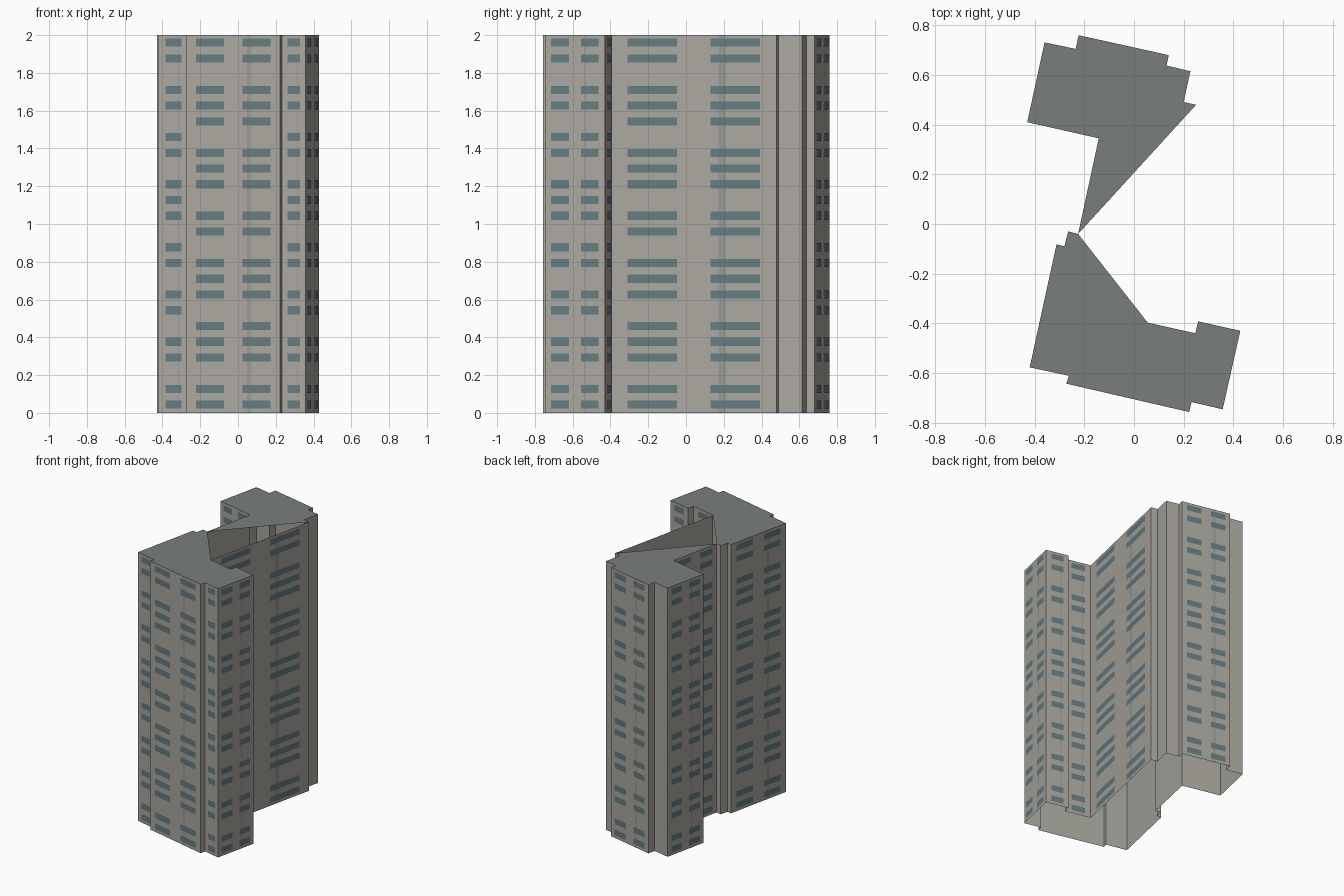
import bpy, math
from mathutils import Vector

if "Cube" in bpy.data.objects:
    bpy.data.objects.remove(bpy.data.objects["Cube"])

H = 2.0
FLOOR = H / 24

# Footprint, counter-clockwise: x, y, window columns on the wall starting here
PLAN = [
    (-.42, -.577, 1), (-.263, -.611, 0), (-.272, -.643, 2), (.222, -.757, 0),
    (.232, -.717, 1), (.357, -.746, 2), (.428, -.43, 1), (.258, -.392, 0),
    (.247, -.44, 1), (.055, -.397, 2), (.25, .48, 0), (.2, .491, 0),
    (.227, .615, 0), (.131, .638, 0), (.14, .68, 2), (-.223, .76, 0),
    (-.235, .705, 0), (-.36, .731, 2), (-.43, .41, 2), (-.142, .345, 2),
    (-.225, -.04, 0), (-.265, -.03, 0), (-.28, -.09, 0), (-.312, -.082, 2),
]
N = len(PLAN)
COLUMNS = {0: [], 1: [(.24, .77)], 2: [(.1, .4), (.6, .9)]}
SKIP_LONG = {2, 6, 10, 13, 17, 21}        # floors without windows, long walls
SKIP_SHORT = {2, 5, 8, 11, 15, 18, 21}    # floors without windows, short walls


def material(name, rgb):
    m = bpy.data.materials.new(name)
    m.diffuse_color = (*rgb, 1)
    m.use_nodes = True
    m.node_tree.nodes["Principled BSDF"].inputs["Base Color"].default_value = m.diffuse_color
    return m


def make(name, verts, faces, mat):
    me = bpy.data.meshes.new(name)
    me.from_pydata(verts, [], faces)
    me.materials.append(mat)
    ob = bpy.data.objects.new(name, me)
    bpy.context.collection.objects.link(ob)
    return ob


wall_mat = material("concrete", (.40, .39, .345))
strip_mat = material("strip_grey", (.31, .32, .30))
glass_mat = material("window_blue", (.13, .20, .22))
roof_mat = material("roof_grey", (.19, .21, .20))

# Outer walls, an open-bottomed shell
low = [Vector((x, y, 0)) for x, y, _ in PLAN]
high = [p + Vector((0, 0, H)) for p in low]
make("walls", low + high,
     [(i, (i + 1) % N, N + (i + 1) % N, N + i) for i in range(N)], wall_mat)

# Two roof slabs, leaving the triangular opening between the wings
for name, ids in (("north_roof", list(range(10, 21))),
                  ("south_roof", list(range(20, N)) + list(range(0, 10)))):
    make(name, [high[i] for i in ids], [tuple(range(len(ids)))], roof_mat)


def add_panel(store, a, b, span, z0, z1, lift):
    """Flat panel on the wall a-b, lifted slightly outward."""
    d = b - a
    out = Vector((d.y, -d.x, 0)).normalized() * lift
    p, q = a + d * span[0] + out, a + d * span[1] + out
    n = len(store[0])
    store[0].extend([(p.x, p.y, z0), (q.x, q.y, z0), (q.x, q.y, z1), (p.x, p.y, z1)])
    store[1].append((n, n + 1, n + 2, n + 3))


# Window bands and the faint vertical strips
windows, strips = ([], []), ([], [])
for i, (_, _, cols) in enumerate(PLAN):
    a, b = low[i], low[(i + 1) % N]
    skip = SKIP_LONG if (b - a).length > .38 else SKIP_SHORT
    for span in COLUMNS[cols]:
        for k in range(24):
            if k not in skip:
                z = k * FLOOR + .022
                add_panel(windows, a, b, span, z, z + .043, .002)
    if cols:
        add_panel(strips, a, b, (.65, .69), 0, H, .001)

make("windows", *windows, glass_mat)
make("wall_strips", *strips, strip_mat)
